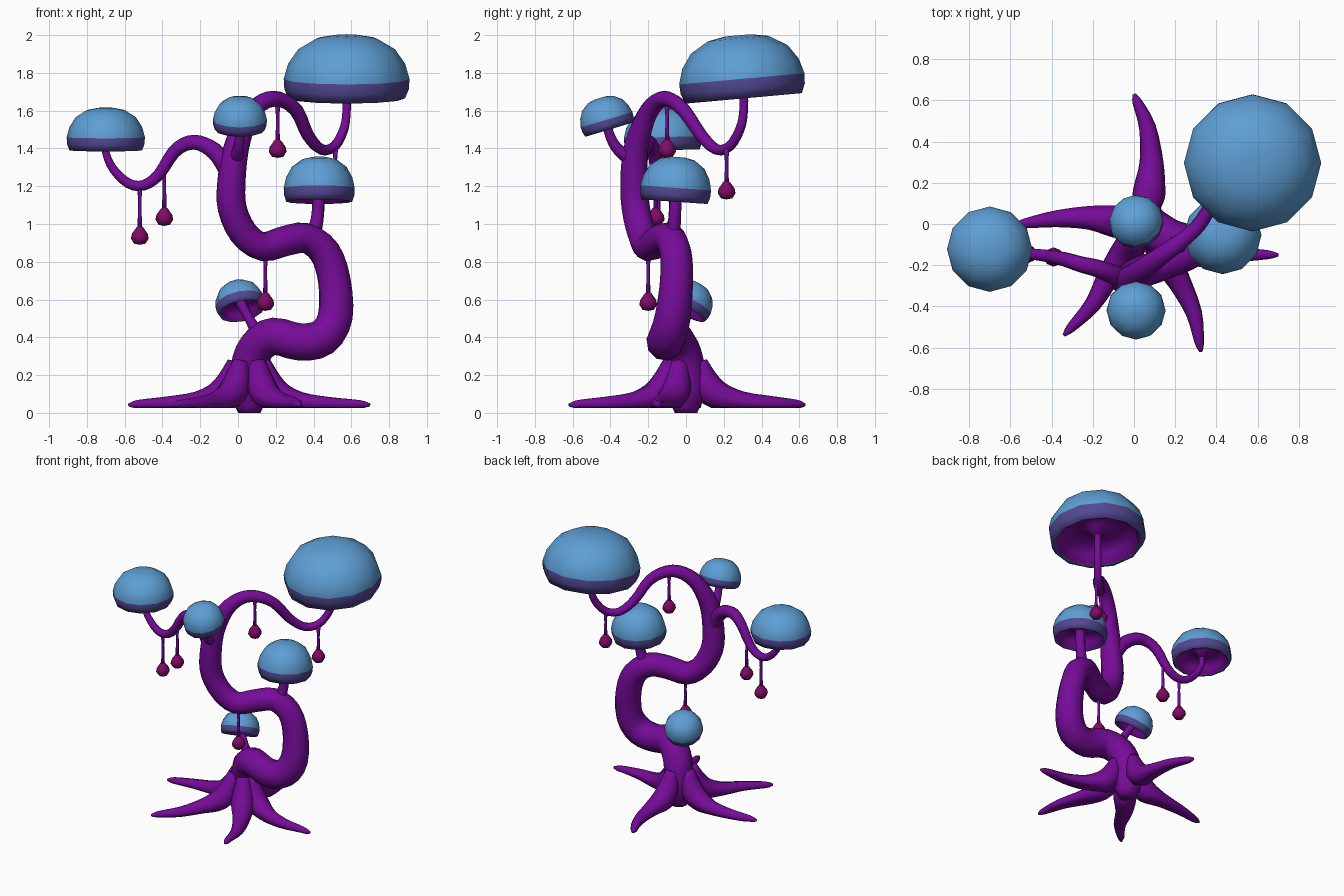
import bpy, bmesh, math
from mathutils import Vector

if "Cube" in bpy.data.objects:
    bpy.data.objects.remove(bpy.data.objects["Cube"])


def material(name, rgb):
    m = bpy.data.materials.new(name)
    m.diffuse_color = (*rgb, 1)
    m.use_nodes = True
    m.node_tree.nodes["Principled BSDF"].inputs["Base Color"].default_value = m.diffuse_color
    return m


PURPLE = material("purple_bark", (0.180, 0.0035, 0.315))
BLUE = material("blue_cap", (0.112, 0.345, 0.665))
BAND = material("violet_rim", (0.085, 0.065, 0.29))
BERRY = material("magenta_berry", (0.22, 0.003, 0.135))


def finish(name, bm, mats):
    bmesh.ops.recalc_face_normals(bm, faces=bm.faces)
    me = bpy.data.meshes.new(name)
    bm.to_mesh(me)
    bm.free()
    for m in mats:
        me.materials.append(m)
    for p in me.polygons:
        p.use_smooth = True
    ob = bpy.data.objects.new(name, me)
    bpy.context.collection.objects.link(ob)
    return ob


def spline(pts, steps):
    """Catmull-Rom through (x, y, z, radius) points."""
    p = [Vector(q) for q in pts]
    p = [2 * p[0] - p[1]] + p + [2 * p[-1] - p[-2]]
    out = []
    for i in range(1, len(p) - 2):
        a, b, c, d = p[i - 1:i + 3]
        for s in range(steps):
            t = s / steps
            out.append(0.5 * (2 * b + (c - a) * t + (2 * a - 5 * b + 4 * c - d) * t ** 2
                              + (3 * b - a - 3 * c + d) * t ** 3))
    return out + [p[-2]]


def tube(name, pts, sides=10, steps=3, floor=None):
    path = spline(pts, steps)
    pos = [q.to_3d() for q in path]
    bm = bmesh.new()
    rings, normal = [], None
    for i, q in enumerate(pos):
        tan = (pos[min(i + 1, len(pos) - 1)] - pos[max(i - 1, 0)]).normalized()
        if normal is None:
            normal = tan.orthogonal()
        normal = (normal - tan * normal.dot(tan)).normalized()
        side = tan.cross(normal)
        ring = []
        for k in range(sides):
            a = 2 * math.pi * k / sides
            v = q + (normal * math.cos(a) + side * math.sin(a)) * path[i][3]
            if floor is not None:
                v.z = max(v.z, floor)
            ring.append(bm.verts.new(v))
        rings.append(ring)
    for r0, r1 in zip(rings, rings[1:]):
        for k in range(sides):
            n = (k + 1) % sides
            bm.faces.new((r0[k], r0[n], r1[n], r1[k]))
    bm.faces.new(rings[0])
    bm.faces.new(rings[-1])
    return finish(name, bm, [PURPLE])


def lathe(name, profile, mats, mat_ids, origin, axis=(0, 0, 1), sides=12):
    """Revolve (radius, height) points, one material index per band."""
    bm = bmesh.new()
    rot = Vector((0, 0, 1)).rotation_difference(Vector(axis).normalized())
    org = Vector(origin)
    rings = []
    for r, h in profile:
        n = 1 if r == 0 else sides
        rings.append([bm.verts.new(org + rot @ Vector((
            r * math.cos(2 * math.pi * k / sides), r * math.sin(2 * math.pi * k / sides), h)))
            for k in range(n)])
    for r0, r1, mi in zip(rings, rings[1:], mat_ids):
        for k in range(sides):
            n = (k + 1) % sides
            vs = []
            for v in (r0[k % len(r0)], r0[n % len(r0)], r1[n % len(r1)], r1[k % len(r1)]):
                if v not in vs:
                    vs.append(v)
            bm.faces.new(vs).material_index = mi
    return finish(name, bm, mats)


# Winding trunk, ending in the stem of the largest cap
tube("trunk", [
    (.06, 0, 0, .06), (.06, 0, .1, .10), (.06, 0, .24, .10), (.10, -.03, .35, .10),
    (.19, -.08, .405, .10), (.33, -.11, .375, .10), (.45, -.10, .40, .10),
    (.515, -.07, .51, .095), (.51, -.05, .70, .088), (.46, -.055, .85, .085),
    (.36, -.09, .925, .082), (.25, -.15, .91, .080), (.13, -.20, .88, .078),
    (.03, -.235, .95, .078), (-.03, -.265, 1.08, .077), (-.035, -.275, 1.22, .075),
    (-.01, -.265, 1.40, .068), (.05, -.215, 1.56, .055), (.13, -.155, 1.645, .046),
    (.22, -.09, 1.66, .041), (.31, -.01, 1.60, .037), (.37, .08, 1.47, .033),
    (.44, .16, 1.395, .029), (.51, .23, 1.41, .027), (.56, .285, 1.50, .025),
    (.575, .305, 1.60, .023), (.577, .305, 1.76, .024)])

# Roots: (bend point, tip), flat underneath
roots = [((.085, .30), (.065, .47), (.0, .63)),
         ((-.22, .03), (-.38, .025), (-.58, -.005)),
         ((-.12, -.25), (-.20, -.39), (-.34, -.54)),
         ((.22, -.28), (.29, -.43), (.325, -.62)),
         ((.33, -.11), (.48, -.145), (.70, -.15))]
hub = Vector((.06, -.01))
for i, (mid, far, tip) in enumerate(roots):
    m = Vector(mid)
    a, b = hub.lerp(m, .25), hub.lerp(m, .58)
    tube(f"root_{i + 1}", [
        (a.x, a.y, .27, .045), (a.x * .6 + b.x * .4, a.y * .6 + b.y * .4, .155, .075),
        (b.x, b.y, .09, .078), (*mid, .055, .058), (*far, .046, .041),
        (*Vector(far).lerp(Vector(tip), .75), .045, .024), (*tip, .042, .008)],
        sides=8, floor=.027)

# Side branches carrying the smaller caps
tube("left_branch", [
    (-.03, -.265, 1.24, .05), (-.10, -.245, 1.36, .048), (-.18, -.215, 1.42, .043),
    (-.26, -.195, 1.43, .039), (-.34, -.17, 1.38, .035), (-.42, -.155, 1.26, .031),
    (-.50, -.145, 1.205, .028), (-.58, -.135, 1.215, .026), (-.66, -.125, 1.29, .023),
    (-.70, -.12, 1.38, .020), (-.70, -.12, 1.46, .022)])
tube("front_stem", [(-.02, -.25, 1.32, .045), (.0, -.35, 1.385, .032),
                    (.01, -.40, 1.46, .026), (.01, -.425, 1.56, .024)])
tube("right_stem", [(.39, -.075, .92, .045), (.42, -.06, 1.03, .034), (.43, -.055, 1.19, .034)])
tube("low_stem", [(.12, -.04, .40, .045), (.07, -.02, .48, .027), (.01, .01, .59, .026)])

# Mushroom caps: rim centre, axis, radius, height
caps = {"top_cap": ((.575, .305, 1.665), (0, -.09, 1), .333, .335),
        "left_cap": ((-.70, -.12, 1.39), (0, -.03, 1), .207, .225),
        "front_cap": ((.01, -.405, 1.50), (0, -.30, 1), .143, .175),
        "right_cap": ((.43, -.06, 1.118), (0, .07, 1), .188, .237),
        "low_cap": ((.02, -.01, .54), (-.22, .52, 1), .132, .165)}
shape = [(0, .22), (.10, .15), (.20, .30), (.55, .36), (.78, .22), (.86, .02), (.93, 0),
         (.99, .15), (1, .31), (.93, .55), (.77, .78), (.48, .95), (.2, 1), (0, 1)]
for name, (org, axis, r, h) in caps.items():
    lathe(name, [(a * r, b * h) for a, b in shape], [PURPLE, BAND, BLUE],
          [0] * 5 + [1] * 3 + [2] * 5, org, axis)

# Hanging berries on thin strings: x, y, string top, berry bottom
berries = [(-.52, -.145, 1.20, .89), (-.39, -.16, 1.32, .99), (.21, -.10, 1.64, 1.35),
           (.145, -.20, .84, .54), (.515, .215, 1.40, 1.13)]
for i, (x, y, top, low) in enumerate(berries):
    tube(f"berry_string_{i + 1}", [(x, y, top, .016), (x, y, top - .08, .009),
                                   (x, y, low + .09, .013)], sides=6, steps=2)
    lathe(f"berry_{i + 1}", [(0, 0), (.03, .006), (.047, .033), (.042, .058), (.018, .092), (0, .105)],
          [BERRY], [0] * 5, (x, y, low), sides=8)
